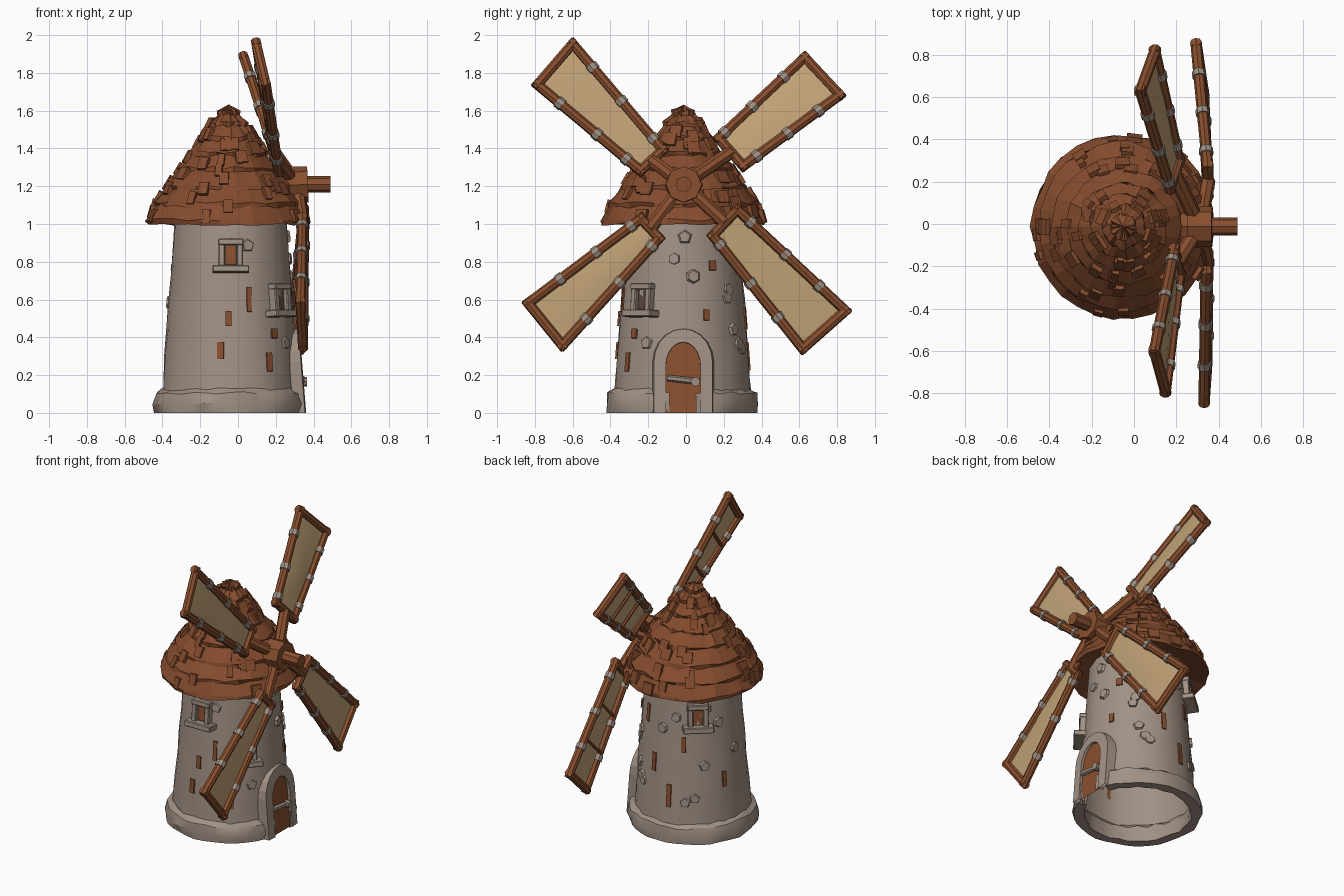
import bpy, bmesh, math, random
from mathutils import Vector, Matrix

if "Cube" in bpy.data.objects:
    bpy.data.objects.remove(bpy.data.objects["Cube"])

random.seed(4)
V = Vector


def material(name, rgb):
    m = bpy.data.materials.new(name)
    m.diffuse_color = (*rgb, 1)
    m.use_nodes = True
    m.node_tree.nodes["Principled BSDF"].inputs["Base Color"].default_value = m.diffuse_color
    return m


STONE = material("stone", (0.36, 0.285, 0.235))
WOOD = material("brown wood", (0.25, 0.078, 0.028))
THATCH = material("roof brown", (0.235, 0.072, 0.027))
CLOTH = material("sail cloth", (0.53, 0.36, 0.18))
BAND = material("grey band", (0.34, 0.28, 0.235))
DARK = material("dark pane", (0.10, 0.065, 0.05))
CX, CY = -0.038, -0.018          # tower axis


def rnd(a):
    return random.uniform(-a, a)


def finish(bm, name, mats, smooth=None, normals=True):
    if normals:
        bmesh.ops.recalc_face_normals(bm, faces=bm.faces)
    me = bpy.data.meshes.new(name)
    bm.to_mesh(me)
    bm.free()
    for m in mats:
        me.materials.append(m)
    ob = bpy.data.objects.new(name, me)
    bpy.context.collection.objects.link(ob)
    if smooth:
        bpy.ops.object.select_all(action='DESELECT')
        bpy.context.view_layer.objects.active = ob
        ob.select_set(True)
        bpy.ops.object.shade_smooth_by_angle(angle=math.radians(smooth))
    return ob


def lathe(name, prof, n, centre, mat, jr=0, jz=0, smooth=None, closed=False):
    bm = bmesh.new()
    rings = []
    for r, z in prof:
        ring = []
        for i in range(n):
            a = 2 * math.pi * i / n
            k = r + (rnd(jr) if r > 0.02 else 0)
            zz = max(0, z + (rnd(jz) if z > 0.01 else 0))
            ring.append(bm.verts.new((centre[0] + k * math.cos(a), centre[1] + k * math.sin(a), zz)))
        rings.append(ring)
    pairs = list(zip(rings, rings[1:])) + ([(rings[-1], rings[0])] if closed else [])
    for a, b in pairs:
        for i in range(n):
            j = (i + 1) % n
            bm.faces.new((a[i], a[j], b[j], b[i]))
    bmesh.ops.remove_doubles(bm, verts=bm.verts, dist=1e-5)
    return finish(bm, name, [mat], smooth)


def tube(bm, p, q, r, mi=0, n=8, r2=None):
    p, q = V(p), V(q)
    d = q - p
    M = Matrix.Translation((p + q) / 2) @ d.to_track_quat('Z', 'Y').to_matrix().to_4x4()
    old = set(bm.faces)
    bmesh.ops.create_cone(bm, cap_ends=True, segments=n, radius1=r, radius2=r2 or r, depth=d.length, matrix=M)
    for f in set(bm.faces) - old:
        f.material_index = mi


def box(bm, M, c, s, mi=0):
    old = set(bm.faces)
    bmesh.ops.create_cube(bm, size=1, matrix=M @ Matrix.Translation(c) @ Matrix.Diagonal((*s, 1)))
    for f in set(bm.faces) - old:
        f.material_index = mi


def tower_r(z):
    return 0.372 - 0.075 * z


def wall(az, z):
    # frame on the tower wall: local x outward, y sideways, z up the slope
    a = math.radians(az)
    r = tower_r(z)
    return (Matrix.Translation((CX + r * math.cos(a), CY + r * math.sin(a), z))
            @ Matrix.Rotation(a, 4, 'Z') @ Matrix.Rotation(-0.075, 4, 'Y'))


# tower shell and foot ring
lathe("tower_wall", [(tower_r(z), z) for z in (0.02, 0.15, 0.3, 0.45, 0.6, 0.75, 0.9, 1.04)],
      32, (CX, CY), STONE, 0.005, 0.01, smooth=35)
foot = lathe("foot_ring", [(0.335, 0), (0.4, 0), (0.405, 0.05), (0.393, 0.105), (0.36, 0.125), (0.335, 0.1)],
             36, (CX - 0.004, CY), STONE, 0.009, 0.008, smooth=30, closed=True)
bm = bmesh.new()             # leave a gap in the ring for the door
bm.from_mesh(foot.data)
gone = [f for f in bm.faces if f.calc_center_median().x > 0.2 and abs(f.calc_center_median().y + 0.015) < 0.1]
bmesh.ops.delete(bm, geom=gone, context='FACES')
bm.to_mesh(foot.data)
bm.free()

# layered roof
N = 8
line = [(0.43, 1.0), (0.395, 1.09), (0.335, 1.18), (0.265, 1.275), (0.205, 1.36), (0.15, 1.44), (0.1, 1.515), (0.055, 1.575)]
prof = [(0, 1.04), (0.3, 1.03)]
for i, (r, z) in enumerate(line):
    prof += [(r, z), (r + 0.004, z + 0.022)]
    if i < N - 1:
        prof.append((line[i + 1][0] - 0.012, line[i + 1][1] + 0.012))
prof.append((0, 1.625))
lathe("roof", prof, 30, (-0.05, -0.012), THATCH, 0.011, 0.009)

# loose shingles on the roof
bm = bmesh.new()
for k in range(70):
    i = random.randrange(N - 2)
    (r0, z0), (r1, z1) = line[i], line[i + 1]
    t = random.random()
    a = random.uniform(0, 2 * math.pi)
    r, z = r0 + (r1 - r0) * t, z0 + (z1 - z0) * t + 0.02
    M = (Matrix.Translation((-0.05 + r * math.cos(a), -0.012 + r * math.sin(a), z)) @ Matrix.Rotation(a, 4, 'Z')
         @ Matrix.Rotation(-math.atan2(r0 - r1, z1 - z0) + 0.1, 4, 'Y'))
    box(bm, M, (0, 0, 0), (0.022, random.uniform(0.03, 0.08), 0.07))
finish(bm, "roof_shingles", [THATCH])


# door with arched stone surround
def arch(hw, spring, top, off, n=10):
    pts = [(-hw, 0), (-hw, spring * 0.5)]
    pts += [(-hw * math.cos(math.pi * i / n), spring + (top - spring) * math.sin(math.pi * i / n)) for i in range(n + 1)]
    pts += [(hw, spring * 0.5), (hw, 0)]
    return [V((0.343 - 0.08 * z + off, y - 0.015, z)) for y, z in pts]


bm = bmesh.new()
loops = [arch(0.165, 0.27, 0.45, -0.07), arch(0.155, 0.27, 0.445, 0.012), arch(0.092, 0.25, 0.375, 0.018), arch(0.09, 0.25, 0.37, -0.03)]
loops = [[bm.verts.new(p) for p in l] for l in loops]
for a, b in zip(loops, loops[1:]):
    for i in range(len(a) - 1):
        bm.faces.new((a[i], a[i + 1], b[i + 1], b[i]))
finish(bm, "door_surround", [STONE])
bm = bmesh.new()
f = bm.faces.new([bm.verts.new(p) for p in arch(0.092, 0.25, 0.375, 0)])
f.normal_update()
if f.normal.x < 0:
    f.normal_flip()
finish(bm, "door", [WOOD], normals=False)
bm = bmesh.new()
tube(bm, (0.338, -0.1, 0.185), (0.338, 0.07, 0.165), 0.017, n=6)
tube(bm, (0.33, 0.05, 0.165), (0.365, 0.05, 0.165), 0.025)
finish(bm, "door_bar", [BAND])

# windows with frame, lintel and sill
for name, az, z, w, h, pane in (("front", -90, 0.835, 0.065, 0.11, 1), ("side", -39, 0.6, 0.065, 0.11, 2),
                                ("back", 131, 0.84, 0.065, 0.11, 1)):
    bm = bmesh.new()
    M = wall(az, z)
    box(bm, M, (0.004, 0, 0), (0.016, w, h), pane)
    for s in (-1, 1):
        box(bm, M, (0.008, s * (w / 2 + 0.016), 0), (0.05, 0.034, h + 0.02))
    box(bm, M, (0.01, 0, h / 2 + 0.014), (0.055, w + 0.07, 0.034))
    box(bm, M, (0.02, 0, -h / 2 - 0.02), (0.085, w + 0.13, 0.038))
    bmesh.ops.bevel(bm, geom=bm.edges[:], offset=0.005, segments=1, affect='EDGES')
    finish(bm, name + "_window", [STONE, WOOD, DARK])

# raised stones and brown patches on the wall
bm = bmesh.new()
for k in range(26):
    M = wall(random.uniform(-75, 200), random.uniform(0.2, 0.95))
    if abs(M.translation.y) < 0.2 and M.translation.z < 0.5 and M.translation.x > 0:
        continue
    tube(bm, M @ V((-0.03, 0, 0)), M @ V((0.012, 0, 0)), random.uniform(0.035, 0.06), n=random.choice((5, 6, 7)), r2=0.03)
finish(bm, "wall_stones", [STONE])
bm = bmesh.new()
for az, z, w, h in ((-73, 0.6, 0.025, 0.13), (-92, 0.5, 0.03, 0.08), (-99, 0.33, 0.035, 0.09), (-55, 0.27, 0.035, 0.1),
                    (30, 0.78, 0.04, 0.05), (-48, 0.42, 0.04, 0.05), (22, 0.52, 0.03, 0.06), (80, 0.5, 0.03, 0.12),
                    (100, 0.3, 0.03, 0.15), (115, 0.65, 0.03, 0.1), (65, 0.8, 0.03, 0.12), (160, 0.4, 0.03, 0.1)):
    box(bm, wall(az, z), (0.004, 0, 0), (0.009, w, h))
finish(bm, "wall_patches", [WOOD])

# hub and axle
HUB = V((0.31, -0.012, 1.21))
bm = bmesh.new()
tube(bm, (0.1, -0.012, 1.2), (0.3, -0.012, 1.205), 0.085)
tube(bm, (0.255, -0.012, 1.205), (0.37, -0.012, 1.21), 0.1, r2=0.095)
tube(bm, (0.3, -0.012, 1.21), (0.49, -0.012, 1.21), 0.043)
finish(bm, "hub", [WOOD])

# sails: corners are inner a, outer a, outer b, inner b
SAILS = {
    "upper_right": ((0.17, 0.14, 1.455), (0.02, 0.63, 1.915), (0.10, 0.85, 1.68), (0.22, 0.30, 1.275)),
    "upper_left": ((0.19, -0.09, 1.39), (0.09, -0.60, 1.99), (0.15, -0.82, 1.735), (0.22, -0.24, 1.25)),
    "lower_right": ((0.35, 0.27, 1.11), (0.29, 0.88, 0.54), (0.33, 0.615, 0.305), (0.35, 0.11, 0.94)),
    "lower_left": ((0.34, -0.235, 1.06), (0.33, -0.87, 0.585), (0.345, -0.655, 0.32), (0.35, -0.11, 0.925)),
}
for name, cs in SAILS.items():
    c = [V(p) for p in cs]
    ins = []
    for i in range(4):
        u = (c[(i + 1) % 4] - c[i]).normalized() + (c[i - 1] - c[i]).normalized()
        ins.append(c[i] + u * 0.024)
    A, B, C, D = ins
    nrm = (B - A).cross(D - A).normalized()
    if nrm.x < 0:
        nrm = -nrm
    bm = bmesh.new()
    for p, q, long in ((A, B, 1), (D, C, 1), (A, D, 0), (B, C, 0)):
        d = (q - p).normalized()
        tube(bm, p - d * 0.022, q + d * 0.022, 0.027)
        for t in ((0.1, 0.42, 0.75) if long else ()):
            m = p.lerp(q, t + rnd(0.04))
            tube(bm, m - d * 0.018, m + d * 0.018, 0.033, 1)
    for t in (0.36, 0.68):       # thin rear battens
        tube(bm, A.lerp(B, t) - nrm * 0.014, D.lerp(C, t) - nrm * 0.014, 0.011, n=6)
    root = (A + D) / 2           # arm from hub to sail
    tube(bm, HUB, root, 0.036)
    finish(bm, name + "_sail_frame", [WOOD, BAND])
    bm = bmesh.new()
    K = 6
    g = []
    for i in range(K + 1):
        for j in range(4):
            s, t = i / K, j / 3
            edge = i in (0, K) or j in (0, 3)
            p = A.lerp(B, s).lerp(D.lerp(C, s), t) + nrm * (0 if edge else 0.006 + rnd(0.007))
            g.append(bm.verts.new(p))
    for i in range(K):
        for j in range(3):
            k = i * 4 + j
            bm.faces.new((g[k], g[k + 1], g[k + 5], g[k + 4]))
    finish(bm, name + "_sail_cloth", [CLOTH], smooth=30)
